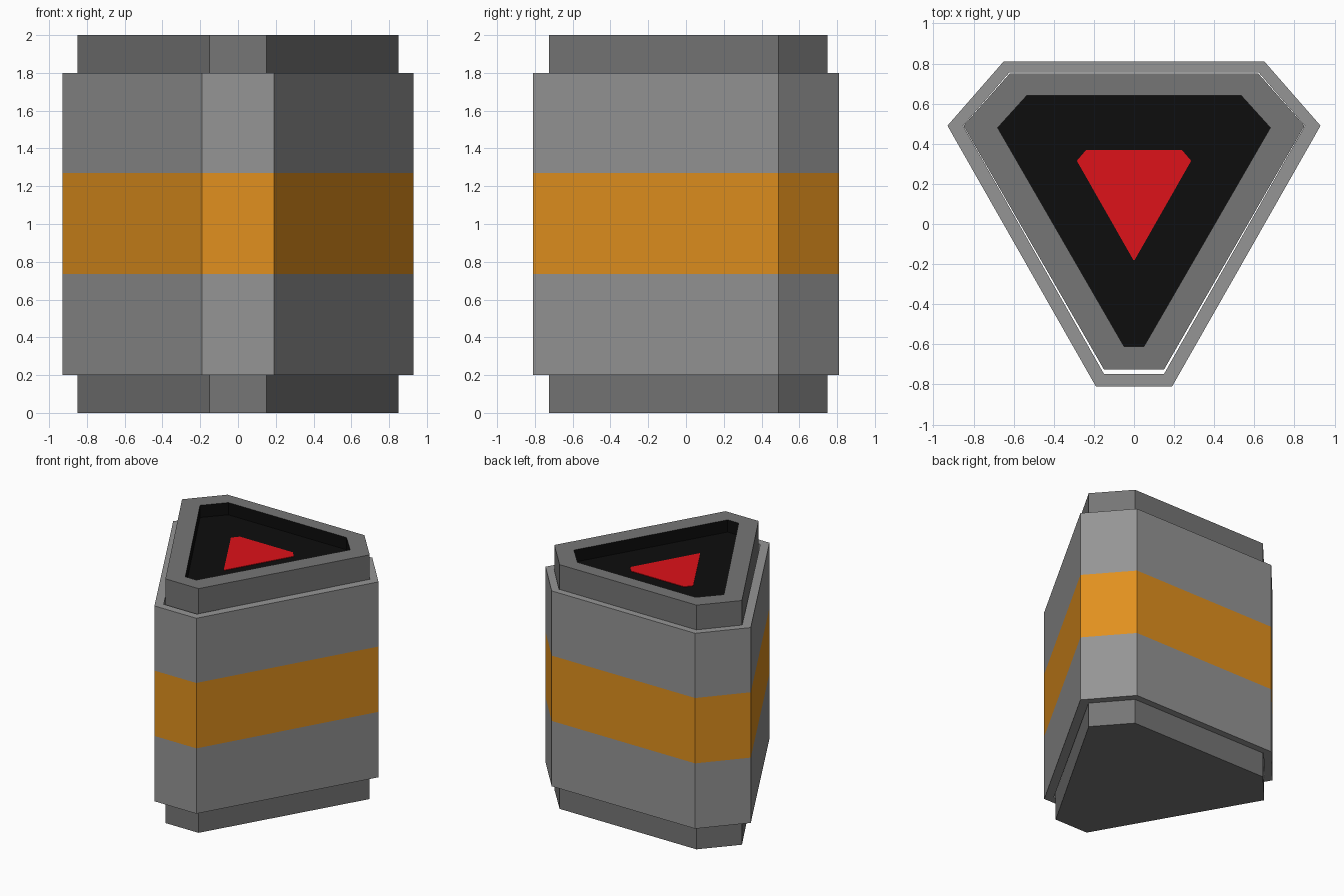
import bpy
import bmesh

if "Cube" in bpy.data.objects:
    bpy.data.objects.remove(bpy.data.objects["Cube"])


def material(name, r, g, b):
    m = bpy.data.materials.new(name)
    m.diffuse_color = (r, g, b, 1)
    m.use_nodes = True
    m.node_tree.nodes["Principled BSDF"].inputs["Base Color"].default_value = m.diffuse_color
    return m


LIGHT = material("light_grey", 0.30, 0.30, 0.30)
DARK = material("dark_grey", 0.18, 0.18, 0.18)
ORANGE = material("orange", 0.75, 0.28, 0.013)
BLACK = material("black", 0.004, 0.004, 0.004)
RED = material("red", 0.73, 0.006, 0.01)


def loft(name, sections, mats, closed=False):
    """Skin mirrored half-profiles at given heights; mats holds one material per
    strip, then bottom and top cap materials unless the loft is closed."""
    mesh = bpy.data.meshes.new(name)
    slots = list(dict.fromkeys(mats))
    for m in slots:
        mesh.materials.append(m)
    bm = bmesh.new()
    rings = []
    for half, z in sections:
        outline = half + [(-x, y) for x, y in reversed(half)]
        rings.append([bm.verts.new((x, y, z)) for x, y in outline])
    pairs = list(zip(rings, rings[1:] + rings[:1]))
    if not closed:
        pairs.pop()
    for (a, b), m in zip(pairs, mats):
        n = len(a)
        for i in range(n):
            j = (i + 1) % n
            bm.faces.new((a[i], a[j], b[j], b[i])).material_index = slots.index(m)
    if not closed:
        bm.faces.new(rings[0][::-1]).material_index = slots.index(mats[-2])
        bm.faces.new(rings[-1]).material_index = slots.index(mats[-1])
    bm.to_mesh(mesh)
    bm.free()
    obj = bpy.data.objects.new(name, mesh)
    bpy.context.collection.objects.link(obj)
    return obj


# Right halves of the truncated-triangle outlines, front to back
sleeve_out = [(0.19, -0.81), (0.93, 0.49), (0.65, 0.81)]
sleeve_in = [(0.15, -0.747), (0.852, 0.49), (0.622, 0.755)]
core_out = [(0.15, -0.725), (0.85, 0.49), (0.62, 0.75)]
recess = [(0.05, -0.61), (0.68, 0.48), (0.535, 0.64)]
marker = [(0.003, -0.18), (0.285, 0.315), (0.24, 0.368)]

# Core with a black recess in its top
loft("core", [(core_out, 0), (core_out, 2), (recess, 2), (recess, 1.9)],
     [DARK, DARK, BLACK, DARK, BLACK])

# Open sleeve around the core, with an orange middle band
loft("sleeve", [(sleeve_out, 0.2), (sleeve_out, 0.735), (sleeve_out, 1.27),
                (sleeve_out, 1.8), (sleeve_in, 1.8), (sleeve_in, 0.2)],
     [LIGHT, ORANGE, LIGHT, LIGHT, LIGHT, LIGHT], closed=True)

# Red marker on the recess floor
loft("red_marker", [(marker, 1.899), (marker, 1.904)], [RED, RED, RED])
